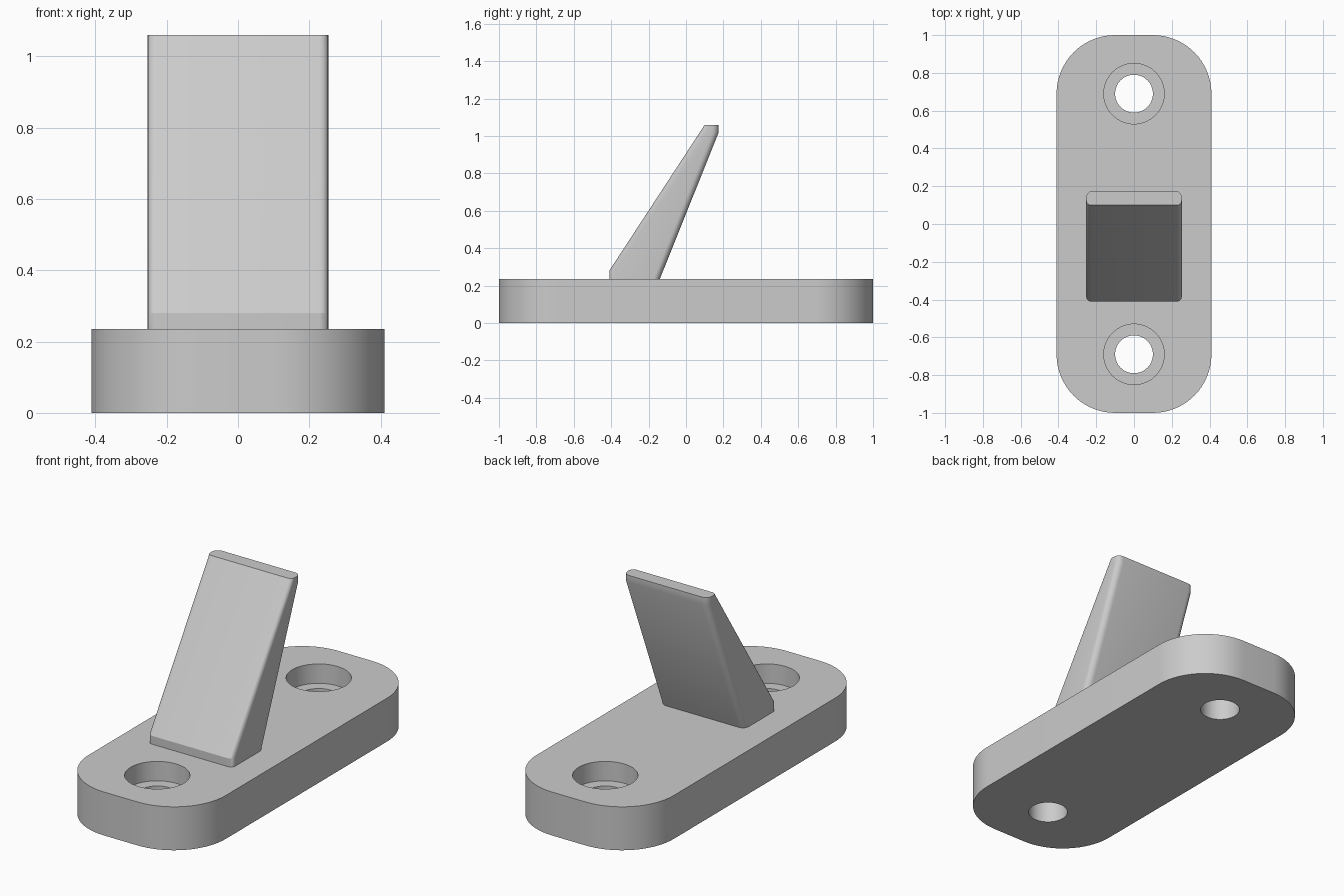
import bpy, bmesh
from math import sin, cos, pi

if "Cube" in bpy.data.objects:
    bpy.data.objects.remove(bpy.data.objects["Cube"])

PLATE_TOP = 0.235
HOLE_Y = 0.69

grey = bpy.data.materials.new("light_grey")
grey.use_nodes = True
grey.diffuse_color = (0.6, 0.6, 0.6, 1)
grey.node_tree.nodes["Principled BSDF"].inputs["Base Color"].default_value = (0.6, 0.6, 0.6, 1)


def rounded_rect(half_x, y0, y1, r_front, r_back, steps):
    """Counter-clockwise outline with separate front and back corner radii."""
    corners = [(1, -1, r_front, -pi / 2), (1, 1, r_back, 0),
               (-1, 1, r_back, pi / 2), (-1, -1, r_front, pi)]
    points = []
    for sx, sy, r, start in corners:
        cx = sx * (half_x - r)
        cy = y0 + r if sy < 0 else y1 - r
        for i in range(steps + 1):
            a = start + i * pi / 2 / steps
            points.append((cx + r * cos(a), cy + r * sin(a)))
    return points


def circle(r, cy, steps=64):
    return [(r * cos(2 * pi * i / steps), cy + r * sin(2 * pi * i / steps)) for i in range(steps)]


def loft(name, sections):
    """Capped solid through (z, outline) sections."""
    bm = bmesh.new()
    rings = [[bm.verts.new((x, y, z)) for x, y in outline] for z, outline in sections]
    for low, high in zip(rings, rings[1:]):
        for i in range(len(low)):
            j = (i + 1) % len(low)
            bm.faces.new((low[i], low[j], high[j], high[i]))
    bm.faces.new(rings[0][::-1])
    bm.faces.new(rings[-1])
    bmesh.ops.recalc_face_normals(bm, faces=bm.faces)
    mesh = bpy.data.meshes.new(name)
    bm.to_mesh(mesh)
    bm.free()
    mesh.materials.append(grey)
    obj = bpy.data.objects.new(name, mesh)
    bpy.context.collection.objects.link(obj)
    return obj


def activate(obj):
    bpy.ops.object.select_all(action='DESELECT')
    obj.select_set(True)
    bpy.context.view_layer.objects.active = obj


def smooth(obj):
    activate(obj)
    bpy.ops.object.shade_smooth_by_angle(angle=0.4)


# Base plate with rounded corners
outline = rounded_rect(0.41, -1, 1, 0.31, 0.31, 16)
plate = loft("base_plate", [(0, outline), (PLATE_TOP, outline)])

# Counterbored screw holes
for side in (-1, 1):
    y = side * HOLE_Y
    small, large = circle(0.1, y), circle(0.16, y)
    cutter = loft("hole_cutter", [(-0.1, small), (0.13, small), (0.13, large), (0.4, large)])
    cutter.hide_render = True
    cut = plate.modifiers.new("screw_hole", 'BOOLEAN')
    cut.operation = 'DIFFERENCE'
    cut.solver = 'EXACT'
    cut.object = cutter
    activate(plate)
    bpy.ops.object.modifier_apply(modifier=cut.name)
    bpy.data.objects.remove(cutter)
smooth(plate)

# Leaning tapered fin: height, front y, back y
levels = [(0.2, -0.41, -0.154), (0.28, -0.41, -0.122), (1.02, 0.074, 0.175), (1.06, 0.1, 0.175)]
fin = loft("leaning_fin", [(z, rounded_rect(0.253, front, back, 0.025, 0.035, 6))
                           for z, front, back in levels])
smooth(fin)
